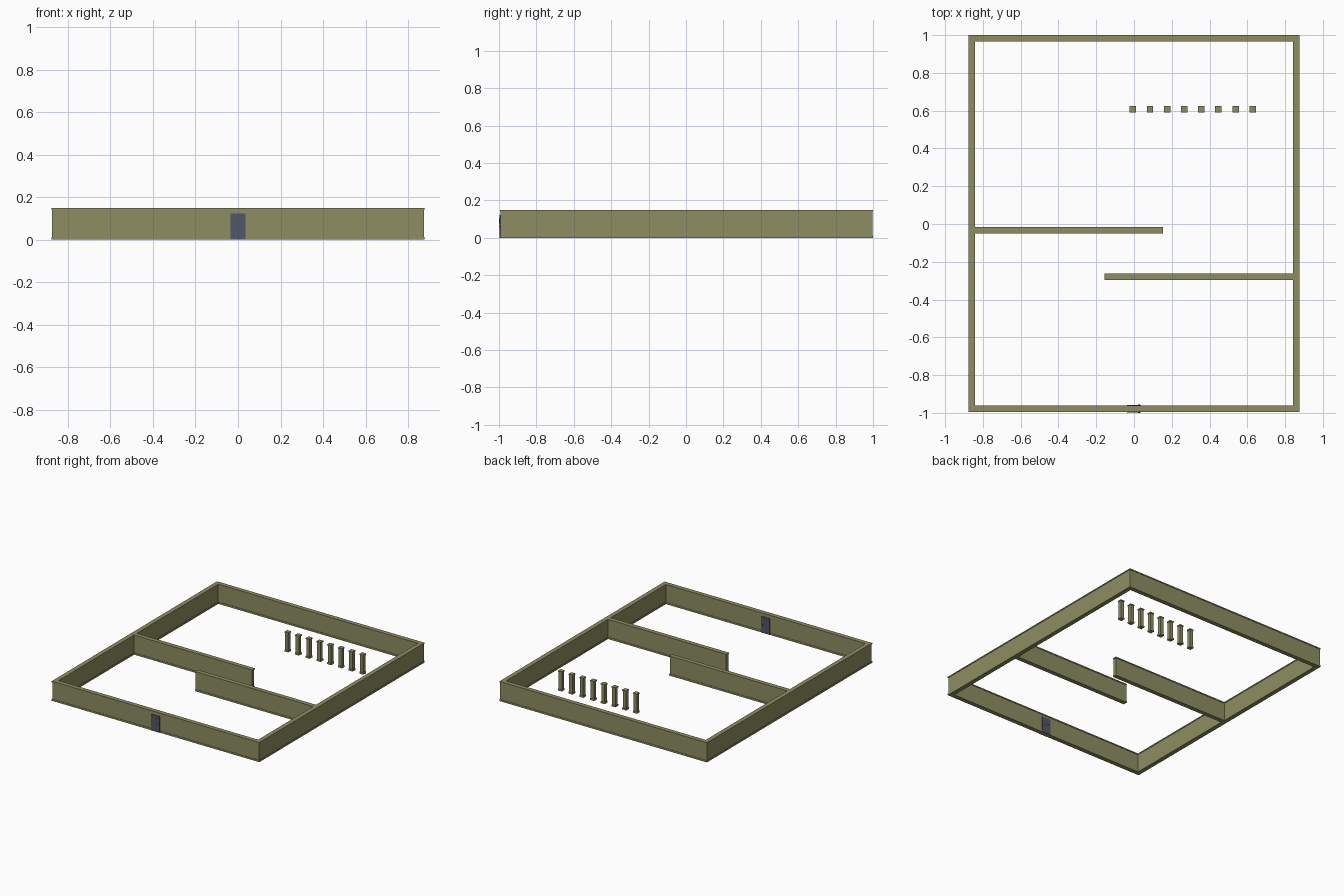
import bpy, bmesh

if "Cube" in bpy.data.objects:
    bpy.data.objects.remove(bpy.data.objects["Cube"])

W = 0.034          # full width of trims
LIP = 0.003        # how far the trims stand out from the wall
BASE, CAP, TOP = 0.013, 0.141, 0.150


def material(name, rgb):
    m = bpy.data.materials.new(name)
    m.diffuse_color = (*rgb, 1)
    m.use_nodes = True
    m.node_tree.nodes["Principled BSDF"].inputs["Base Color"].default_value = m.diffuse_color
    return m


olive = material("olive stone", (0.270, 0.270, 0.122))
slate = material("slate blue door", (0.080, 0.095, 0.145))


def finish(name, bm, mat):
    bmesh.ops.recalc_face_normals(bm, faces=bm.faces)
    me = bpy.data.meshes.new(name)
    bm.to_mesh(me)
    bm.free()
    me.materials.append(mat)
    ob = bpy.data.objects.new(name, me)
    bpy.context.collection.objects.link(ob)
    return ob


def box(bm, x0, x1, y0, y1, z0, z1):
    vs = bmesh.ops.create_cube(bm, size=1)["verts"]
    bmesh.ops.scale(bm, vec=(x1 - x0, y1 - y0, z1 - z0), verts=vs)
    bmesh.ops.translate(bm, vec=((x0 + x1) / 2, (y0 + y1) / 2, (z0 + z1) / 2), verts=vs)


def trimmed_block(name, x0, x1, y0, y1, ext_l=-LIP, ext_r=-LIP):
    """Body with a base and a cap; ext_* lengthen the body into a neighbouring wall."""
    bm = bmesh.new()
    box(bm, x0, x1, y0, y1, 0, BASE)
    box(bm, x0 - ext_l, x1 + ext_r, y0 + LIP, y1 - LIP, BASE, CAP)
    box(bm, x0, x1, y0, y1, CAP, TOP)
    return finish(name, bm, olive)


# outer wall: trimmed profile swept round a mitred rectangle
XO, YF, YB = 0.877, -0.995, 1.0
profile = [(0, 0), (0, BASE), (LIP, BASE), (LIP, CAP), (0, CAP), (0, TOP),
           (W, TOP), (W, CAP), (W - LIP, CAP), (W - LIP, BASE), (W, BASE), (W, 0)]
bm = bmesh.new()
rings = [[bm.verts.new(p) for p in ((-XO + d, YF + d, z), (XO - d, YF + d, z),
                                    (XO - d, YB - d, z), (-XO + d, YB - d, z))]
         for d, z in profile]
for i, a in enumerate(rings):
    b = rings[(i + 1) % len(rings)]
    for k in range(4):
        n = (k + 1) % 4
        bm.faces.new((a[k], a[n], b[n], b[k]))
finish("outer_wall", bm, olive)

# two staggered partition walls
XI = XO - W
trimmed_block("left_partition", -XI, 0.153, -0.050, -0.016, ext_l=LIP)
trimmed_block("right_partition", -0.155, XI, -0.297, -0.263, ext_r=LIP)

# row of pillars
for i in range(8):
    x = -0.006 + i * 0.0906
    trimmed_block(f"pillar_{i + 1}", x - W / 2, x + W / 2, 0.608 - W / 2, 0.608 + W / 2)

# door through the front wall, with raised panels and a handle on both sides
DF, DB = -0.997, -0.959
bm = bmesh.new()
box(bm, -0.036, 0.036, DF, DB, 0, 0.123)
finish("door", bm, slate)
for side, y0, y1 in (("front", DF - 0.0015, DF), ("back", DB, DB + 0.0015)):
    bm = bmesh.new()
    for x0, x1 in ((-0.027, -0.003), (0.003, 0.023)):
        box(bm, x0, x1, y0, y1, 0.076, 0.104)
    finish(f"door_panels_{side}", bm, slate)
for side, y0, y1 in (("front", -1.0, DF), ("back", DB, DB + 0.003)):
    bm = bmesh.new()
    box(bm, 0.021, 0.033, y0, y1, 0.055, 0.067)
    finish(f"door_handle_{side}", bm, slate)
